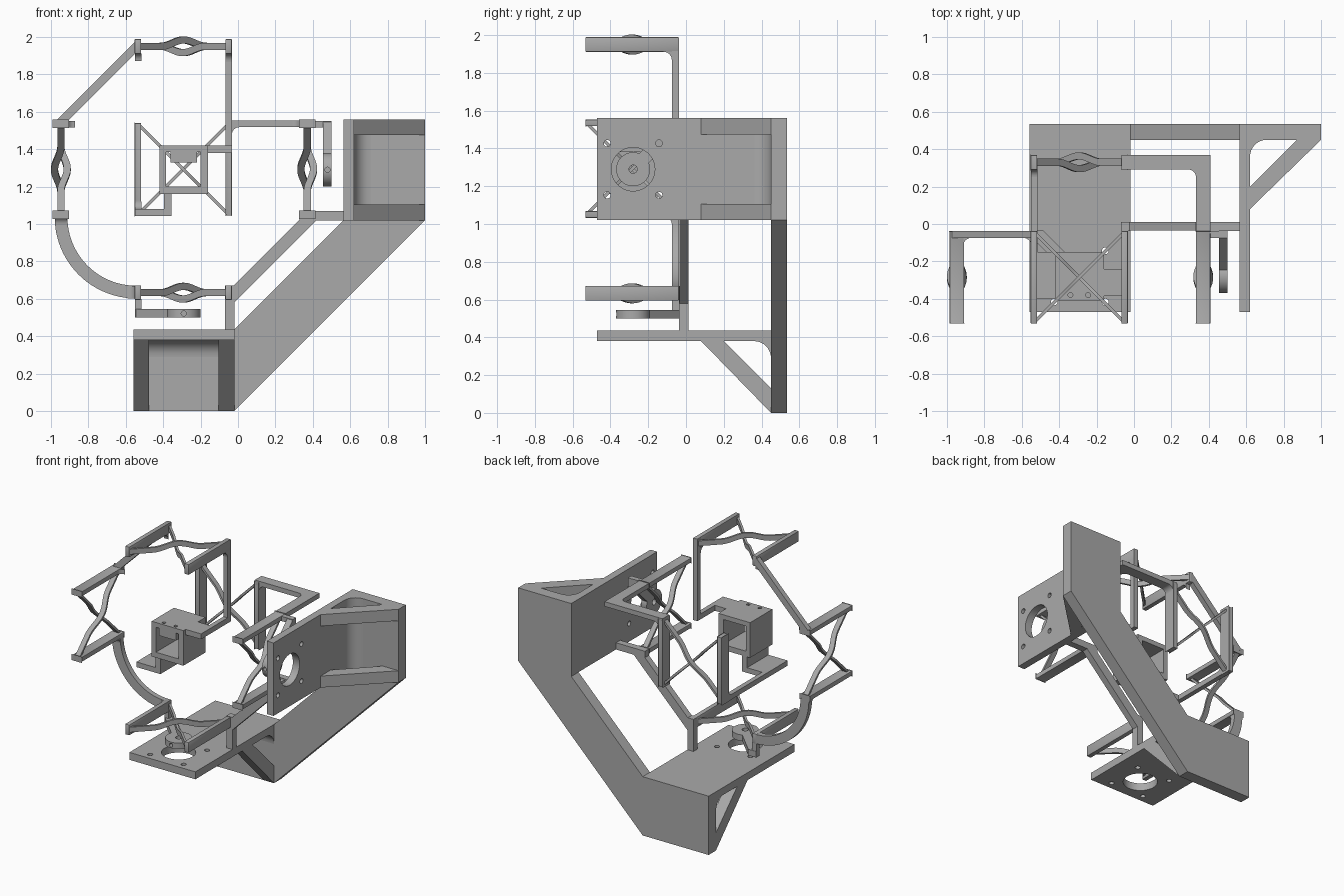
import bpy, bmesh
from math import sin, cos, pi
from mathutils import Vector, Matrix

cube = bpy.data.objects.get("Cube")
if cube:
    bpy.data.objects.remove(cube, do_unlink=True)

grey = bpy.data.materials.new("plain grey")
grey.use_nodes = True
grey.diffuse_color = (0.4, 0.4, 0.4, 1)
grey.node_tree.nodes["Principled BSDF"].inputs["Base Color"].default_value = (0.4, 0.4, 0.4, 1)

X, Y, Z = Vector((1, 0, 0)), Vector((0, 1, 0)), Vector((0, 0, 1))
# Reflection that swaps the lower drive with the side drive: (x, z) -> (1 - z, 1 - x)
SWAP = Matrix(((0, 0, -1, 1), (0, 1, 0, 0), (-1, 0, 0, 1), (0, 0, 0, 1)))


def finish(bm, name):
    bmesh.ops.recalc_face_normals(bm, faces=bm.faces)
    me = bpy.data.meshes.new(name)
    bm.to_mesh(me)
    bm.free()
    me.materials.append(grey)
    me.shade_smooth()
    me.set_sharp_from_angle(angle=pi / 6)
    ob = bpy.data.objects.new(name, me)
    bpy.context.collection.objects.link(ob)
    return ob


def prism(name, pts, axis, lo, hi):
    """Extrude a 2D outline (remaining two axes, in order) along an axis."""
    def place(p, d):
        return {"x": (d, *p), "y": (p[0], d, p[1]), "z": (*p, d)}[axis]
    bm = bmesh.new()
    a = [bm.verts.new(place(p, lo)) for p in pts]
    b = [bm.verts.new(place(p, hi)) for p in pts]
    bm.faces.new(a)
    bm.faces.new(b[::-1])
    for i in range(len(pts)):
        j = (i + 1) % len(pts)
        bm.faces.new((a[i], a[j], b[j], b[i]))
    return finish(bm, name)


def box(name, x, y, z):
    return prism(name, [(x[0], y[0]), (x[1], y[0]), (x[1], y[1]), (x[0], y[1])], "z", *z)


def circle(cx, cy, r, n=32):
    return [(cx + r * cos(2 * pi * i / n), cy + r * sin(2 * pi * i / n)) for i in range(n)]


def fillet(name, corner, sx, sy, r, axis, lo, hi):
    """Concave corner filler."""
    ts = [i * pi / 16 for i in range(9)]
    pts = [corner] + [(corner[0] + sx * r * (1 - sin(t)), corner[1] + sy * r * (1 - cos(t))) for t in ts]
    return prism(name, pts, axis, lo, hi)


def cut(ob, cutters):
    bpy.context.view_layer.objects.active = ob
    for c in cutters:
        c.hide_render = True
        mod = ob.modifiers.new("cut", "BOOLEAN")
        mod.operation, mod.solver, mod.object = "DIFFERENCE", "EXACT", c
        bpy.ops.object.modifier_apply(modifier=mod.name)
        bpy.data.objects.remove(c, do_unlink=True)
    ob.data.set_sharp_from_angle(angle=pi / 6)
    return ob


def mirrored(ob, name):
    bm = bmesh.new()
    bm.from_mesh(ob.data)
    bm.transform(SWAP)
    return finish(bm, name)


def pivot(name, c, u, v, w):
    """Two parallel bars joined by two crossed, bowed leaf springs."""
    c = Vector(c)
    for side in (-1, 1):
        bm = bmesh.new()
        bmesh.ops.create_cube(bm, size=1)
        for p in bm.verts:
            p.co = c + u * (0.2425 * side + 0.035 * p.co.x) + v * (0.495 * p.co.y) + w * (0.078 * p.co.z)
        bmesh.ops.bevel(bm, geom=bm.edges[:], offset=0.005, segments=2, affect="EDGES", profile=0.5)
        finish(bm, f"{name}_bar_{'low' if side < 0 else 'high'}")
        # Leaf spring: strip along a diagonal, bowed where the two cross
        bm = bmesh.new()
        n = (u - v * side).normalized() * 0.008
        rings = []
        steps = 32
        for i in range(steps + 1):
            s = -0.232 + 0.464 * i / steps
            bow = 0.034 * side * (0.5 + 0.5 * cos(pi * min(abs(s) / 0.12, 1)))
            m = c + u * s + v * (side * s) + w * bow
            rings.append([bm.verts.new(m + n * a + w * (0.019 * b))
                          for a, b in ((-1, -1), (1, -1), (1, 1), (-1, 1))])
        for r, q in zip(rings, rings[1:]):
            for k in range(4):
                bm.faces.new((r[k], r[k - 1], q[k - 1], q[k]))
        bm.faces.new(rings[0])
        bm.faces.new(rings[-1])
        finish(bm, f"{name}_leaf_{'a' if side < 0 else 'b'}")


# Five crossed-leaf pivots
pivot("top_pivot", (-0.2925, -0.285, 1.95), X, Y, Z)
pivot("side_pivot", (-0.947, -0.285, 1.2925), Z, Y, X)
pivot("bottom_pivot", (-0.2925, -0.285, 0.633), X, Y, Z)
pivot("drive_pivot", (0.37, -0.285, 1.2925), Z, Y, X)
pivot("back_pivot", (-0.2925, 0.33, 1.2925), X, Z, Y)

# Angled back plate
prism("back_plate", [(-0.56, 0), (-0.02, 0), (1, 1.02), (1, 1.56), (0.565, 1.56), (0.565, 1.02),
                     (-0.02, 0.435), (-0.56, 0.435)], "y", 0.45, 0.535)

# Motor mount: drilled plate, gusset struts and corner fillet, repeated for the side drive
mx, my = -0.29, -0.28
mount = box("lower_mount_plate", (-0.56, -0.02), (-0.47, 0.46), (0.38, 0.435))
holes = [prism("hole", circle(mx, my, 0.115, 48), "z", 0.3, 0.5)]
holes += [prism("hole", circle(mx + i, my + j, 0.018, 16), "z", 0.3, 0.5)
          for i in (-0.137, 0.137) for j in (-0.137, 0.137)]
drive = [cut(mount, holes)]
for tag, lo in (("left", -0.56), ("right", -0.105)):
    drive.append(prism(f"lower_gusset_{tag}", [(0.08, 0.38), (0.2, 0.38), (0.45, 0.13), (0.45, 0)],
                       "x", lo, lo + 0.085))
drive.append(fillet("lower_mount_fillet", (0.45, 0.38), -1, -1, 0.09, "x", -0.56, -0.02))

# Fixed leg carrying the first pivot
drive.append(box("lower_fixed_leg", (-0.07, -0.02), (-0.037, 0.012), (0.43, 0.672)))

# Drive horn: disc with a diagonal arm and a tab to the moving bar
disc = prism("lower_horn_disc", circle(mx, my, 0.09, 40), "z", 0.5, 0.545)
cut(disc, [prism("hole", circle(mx, 0.522, 0.014, 16), "y", -0.5, -0.33),
           prism("hole", circle(mx, my, 0.022, 20), "z", 0.4, 0.6)])
drive.append(disc)
drive.append(prism("lower_horn_arm", [(-0.55, -0.07), (-0.37, -0.25), (-0.32, -0.2),
                                      (-0.485, -0.035), (-0.55, -0.035)], "z", 0.5, 0.545))
drive.append(box("lower_horn_tab", (-0.55, -0.515), (-0.075, -0.037), (0.5, 0.6)))

for ob in drive:
    mirrored(ob, ob.name.replace("lower", "side"))

# Fixed diagonal strut between both legs
prism("fixed_strut", [(-0.035, 0.66), (0.34, 1.035), (0.43, 1.03), (-0.03, 0.57)], "y", -0.035, 0.012)

# Diagonal link between top and side pivots
prism("upper_link", [(-0.985, 1.54), (-0.54, 1.985), (-0.54, 1.92), (-0.92, 1.54)], "y", -0.075, -0.037)
link_fillet = fillet("upper_link_fillet", (-0.075, 1.912), -1, -1, 0.04, "x", -0.552, -0.517)
mirrored(link_fillet, "side_link_fillet")

# Quarter-round link between side and bottom pivots
arc = [pi + i * pi / 48 for i in range(25)]
prism("arc_link", [(-0.545 + 0.435 * cos(t), 1.037 + 0.435 * sin(t)) for t in arc]
      + [(-0.545 + 0.367 * cos(t), 1.037 + 0.367 * sin(t)) for t in reversed(arc)], "y", -0.075, -0.037)
fillet("arc_link_fillet_side", (-0.075, 1.037), -1, -1, 0.04, "x", -0.978, -0.914)
fillet("arc_link_fillet_bottom", (-0.55, -0.075), -1, -1, 0.04, "z", 0.602, 0.668)

# Frame from the drive pivot round to the back pivot
box("drive_frame_bar", (0.331, 0.409), (-0.05, 0.369), (1.5175, 1.5525))
box("drive_frame_cross", (-0.067, 0.4), (0.291, 0.369), (1.5175, 1.5525))
fillet("drive_frame_fillet", (0.331, 0.291), -1, -1, 0.04, "z", 1.5175, 1.5525)
fillet("back_bar_fillet", (-0.033, 1.5175), 1, -1, 0.04, "y", 0.291, 0.369)

# Central open holder with tab and screw holes
holder = box("holder", (-0.42, -0.16), (-0.41, -0.15), (1.16, 1.42))
cut(holder, [box("opening", (-0.385, -0.2), (-0.5, 0), (1.2, 1.385))])
tab = box("holder_tab", (-0.36, -0.22), (-0.41, -0.345), (1.33, 1.39))
for part in (holder, tab):
    cut(part, [prism("hole", circle(x, -0.38, 0.013, 12), "z", 1.32, 1.5) for x in (-0.34, -0.245)])

# Arm from top pivot down to the holder
box("top_arm_upright", (-0.068, -0.033), (-0.075, -0.037), (1.38, 1.985))
fillet("top_arm_fillet", (-0.075, 1.912), -1, -1, 0.045, "x", -0.068, -0.033)
box("top_arm_shelf", (-0.068, -0.033), (-0.385, -0.037), (1.38, 1.42))
box("top_arm_tongue", (-0.165, -0.033), (-0.385, -0.24), (1.38, 1.42))

# Arm from back pivot under the holder
box("back_arm_beam", (-0.552, -0.517), (-0.4, 0.35), (1.042, 1.08))
fillet("back_arm_fillet", (0.291, 1.08), -1, 1, 0.04, "x", -0.552, -0.517)
box("back_arm_shelf", (-0.552, -0.355), (-0.4, -0.15), (1.042, 1.08))
box("back_arm_riser", (-0.395, -0.355), (-0.4, -0.15), (1.07, 1.165))
